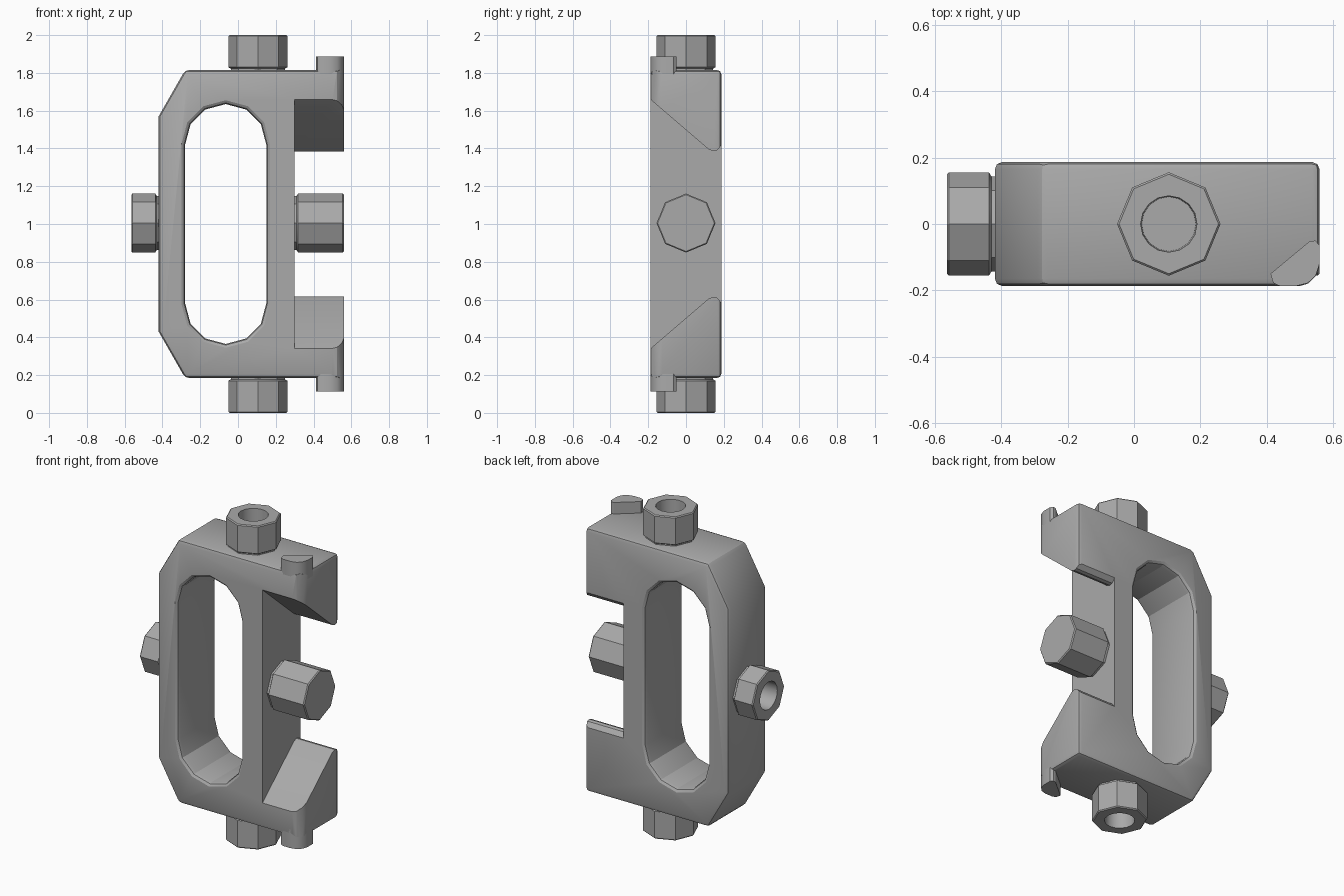
import bpy, bmesh
from math import pi, cos, sin
from mathutils import Matrix, Vector

old = bpy.data.objects.get("Cube")
if old:
    bpy.data.objects.remove(old, do_unlink=True)

GREY = (0.40, 0.40, 0.40, 1)
metal = bpy.data.materials.new("plain grey")
metal.use_nodes = True
metal.diffuse_color = GREY
metal.node_tree.nodes["Principled BSDF"].inputs["Base Color"].default_value = GREY
MID = 1.0  # height of the mirror plane


def loft(name, rings):
    """Skin matching rings of points and cap both ends."""
    bm = bmesh.new()
    loops = [[bm.verts.new(p) for p in ring] for ring in rings]
    n = len(loops[0])
    for a, b in zip(loops, loops[1:]):
        for i in range(n):
            j = (i + 1) % n
            bm.faces.new((a[i], a[j], b[j], b[i]))
    bm.faces.new(loops[0])
    bm.faces.new(loops[-1])
    bmesh.ops.recalc_face_normals(bm, faces=bm.faces)
    mesh = bpy.data.meshes.new(name)
    bm.to_mesh(mesh)
    bm.free()
    mesh.materials.append(metal)
    obj = bpy.data.objects.new(name, mesh)
    bpy.context.collection.objects.link(obj)
    return obj


def activate(obj):
    bpy.ops.object.select_all(action='DESELECT')
    obj.select_set(True)
    bpy.context.view_layer.objects.active = obj


def bevel(obj, width, segments):
    mod = obj.modifiers.new("Bevel", 'BEVEL')
    mod.width, mod.segments = width, segments
    activate(obj)
    bpy.ops.object.modifier_apply(modifier=mod.name)


def cut(obj, cutter):
    mod = obj.modifiers.new("Cut", 'BOOLEAN')
    mod.operation, mod.solver, mod.object = 'DIFFERENCE', 'EXACT', cutter
    activate(obj)
    bpy.ops.object.modifier_apply(modifier=mod.name)
    bpy.data.objects.remove(cutter, do_unlink=True)


def smooth(obj, degrees):
    activate(obj)
    bpy.ops.object.shade_smooth_by_angle(angle=degrees * pi / 180)


def mirrored(half):
    """Complete an upper (u, z) profile with its lower reflection."""
    return half + [(u, 2 * MID - z) for u, z in reversed(half)]


# Frame block with two chamfered corners
outline = mirrored([(-0.42, 1.57), (-0.28, 1.815), (0.56, 1.815)])
frame = loft("frame", [[(x, y, z) for x, z in outline] for y in (-0.187, 0.187)])
bevel(frame, 0.022, 2)

# Long rounded opening with flared rims
def opening_ring(y, r):
    half = [(-0.065 - r * cos(k * pi / 6), 1.42 + r * sin(k * pi / 6)) for k in range(7)]
    return [(x, y, z) for x, z in mirrored(half)]

cut(frame, loft("opening_cutter", [opening_ring(y, r) for y, r in (
    (-0.25, 0.235), (-0.187, 0.235), (-0.178, 0.221), (-0.16, 0.215),
    (0.16, 0.215), (0.178, 0.221), (0.187, 0.235), (0.25, 0.235))]))

# Notch between the arms, sloping from front to back
notch = mirrored([(-0.3, 1.755), (0.12, 1.395), (0.145, 1.385), (0.165, 1.39), (0.19, 1.42), (0.3, 1.42)])
cut(frame, loft("notch_cutter", [[(x, y, z) for y, z in notch] for x in (0.298, 0.7)]))

# Rounded front corner of both arms
corner = [(0.49, -0.19), (0.525, -0.18), (0.55, -0.155), (0.562, -0.12),
          (0.65, -0.12), (0.65, -0.3), (0.49, -0.3)]
cut(frame, loft("corner_cutter", [[(x, y, z) for x, y in corner] for z in (-0.2, 2.2)]))
smooth(frame, 28)


# Octagonal pegs, hollow or solid
def ring(r, z, octagon=True):
    pts = []
    for k in range(16):
        q = r * cos(pi / 8) if octagon and k % 2 else r
        pts.append(Vector((q * cos(k * pi / 8), q * sin(k * pi / 8), z)))
    return pts


def peg(name, base, axis, length, hollow):
    rings = [ring(0.143, -0.02), ring(0.143, 0.012), ring(0.156, 0.02),
             ring(0.156, length - 0.006), ring(0.15, length)]
    if hollow:
        rings += [ring(0.085, length, False), ring(0.082, length - 0.12, False)]
    turn = Vector((0, 0, 1)).rotation_difference(Vector(axis)).to_matrix().to_4x4()
    place = Matrix.Translation(base) @ turn
    obj = loft(name, [[place @ p for p in r] for r in rings])
    smooth(obj, 25)


peg("top_peg", (0.105, 0, 1.81), (0, 0, 1), 0.19, True)
peg("bottom_peg", (0.105, 0, 0.19), (0, 0, -1), 0.19, True)
peg("right_peg", (-0.418, 0, 1.005), (-1, 0, 0), 0.147, True)
peg("left_peg", (0.298, 0, 1.005), (1, 0, 0), 0.262, False)

# Small lugs standing on the outer ends of the arms
lug = [(0.412, -0.15), (0.42, -0.178), (0.44, -0.187), (0.49, -0.187), (0.525, -0.178),
       (0.549, -0.155), (0.56, -0.12), (0.56, -0.065), (0.548, -0.05), (0.53, -0.052)]
for name, side in (("top_lug", 1), ("bottom_lug", -1)):
    obj = loft(name, [[(x, y, MID + side * h) for x, y in lug] for h in (0.77, 0.886)])
    smooth(obj, 30)
